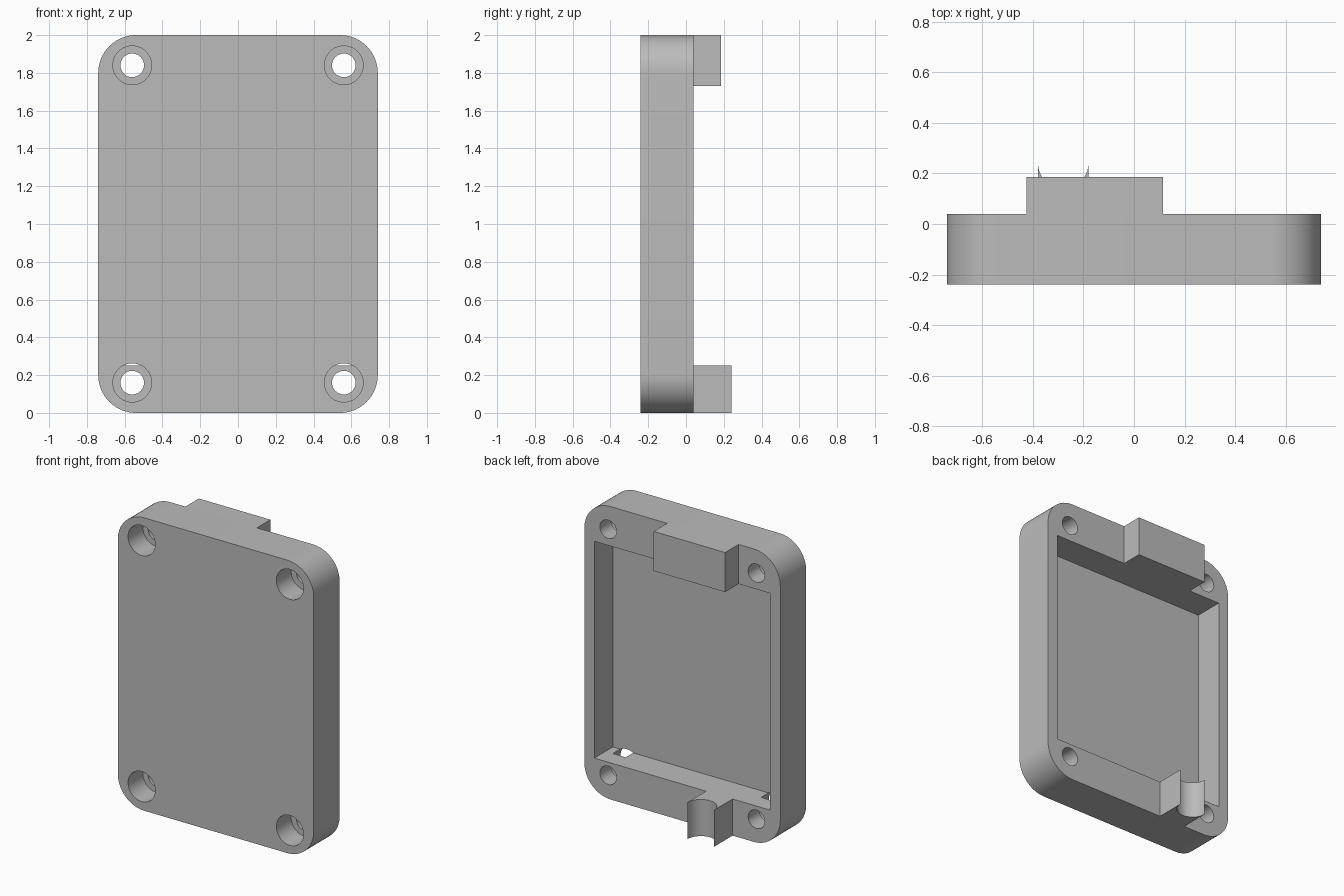
import bpy, bmesh, math
from mathutils import Vector

cube = bpy.data.objects.get("Cube")
if cube:
    bpy.data.objects.remove(cube, do_unlink=True)

grey = bpy.data.materials.new("plain_grey")
grey.use_nodes = True
colour = (0.5, 0.5, 0.5, 1)
grey.diffuse_color = colour
grey.node_tree.nodes["Principled BSDF"].inputs["Base Color"].default_value = colour

FRONT, BACK = -0.24, 0.04
HALF_W, HEIGHT = 0.74, 2.0
POCKET_LOW, POCKET_HIGH = 0.25, 1.73


def prism(name, outline, axis, low, high):
    """Extrude a 2D outline along axis 'y' (outline is x, z) or 'z' (outline is x, y)."""
    bm = bmesh.new()
    verts = [bm.verts.new((a, low, b) if axis == "y" else (a, b, low)) for a, b in outline]
    face = bm.faces.new(verts)
    new = bmesh.ops.extrude_face_region(bm, geom=[face])["geom"]
    shift = Vector((0, high - low, 0)) if axis == "y" else Vector((0, 0, high - low))
    bmesh.ops.translate(bm, vec=shift, verts=[v for v in new if isinstance(v, bmesh.types.BMVert)])
    bmesh.ops.recalc_face_normals(bm, faces=bm.faces)
    mesh = bpy.data.meshes.new(name)
    bm.to_mesh(mesh)
    bm.free()
    mesh.materials.append(grey)
    obj = bpy.data.objects.new(name, mesh)
    bpy.context.collection.objects.link(obj)
    return obj


def arc(cx, cy, r, start, end, steps):
    angles = [math.radians(start + (end - start) * i / steps) for i in range(steps + 1)]
    return [(cx + r * math.cos(t), cy + r * math.sin(t)) for t in angles]


def rect(x0, x1, y0, y1):
    return [(x0, y0), (x1, y0), (x1, y1), (x0, y1)]


def activate(obj):
    bpy.ops.object.select_all(action="DESELECT")
    obj.select_set(True)
    bpy.context.view_layer.objects.active = obj


def cut(target, cutter):
    cutter.hide_render = True
    mod = target.modifiers.new("cut", "BOOLEAN")
    mod.operation = "DIFFERENCE"
    mod.solver = "EXACT"
    mod.object = cutter
    activate(target)
    bpy.ops.object.modifier_apply(modifier=mod.name)
    bpy.data.objects.remove(cutter, do_unlink=True)


# Cover with rounded corners
r = 0.2
cx, top = HALF_W - r, HEIGHT - r
outline = (arc(cx, top, r, 0, 90, 16) + arc(-cx, top, r, 90, 180, 16)
           + arc(-cx, r, r, 180, 270, 16) + arc(cx, r, r, 270, 360, 16))
cover = prism("cover", outline, "y", FRONT, BACK)

# Rear pocket
cut(cover, prism("pocket_cutter", rect(-0.664, 0.664, POCKET_LOW, POCKET_HIGH), "y", -0.16, 0.2))

# Counterbored screw holes
for x in (-0.56, 0.56):
    for z in (0.16, 1.84):
        for radius, depth in ((0.1025, -0.08), (0.0625, 0.2)):
            circle = arc(x, z, radius, 0, 360, 48)[:-1]
            cut(cover, prism("hole_cutter", circle, "y", -0.4, depth))

# Block on the back at the top
top_block = prism("top_block", rect(-0.425, 0.115, BACK, 0.185), "z", POCKET_HIGH, HEIGHT)

# Cradle on the back at the bottom, with a round groove
left, right = -0.38, -0.18
groove = arc((left + right) / 2, 0.24, 0.0995, 0, -180, 32)
cradle = prism("bottom_cradle", [(left, BACK), (right, BACK), (right, 0.24)] + groove + [(left, 0.24)],
               "z", 0, POCKET_LOW)

for obj in (cover, top_block, cradle):
    activate(obj)
    bpy.ops.object.shade_smooth_by_angle(angle=math.radians(30))
